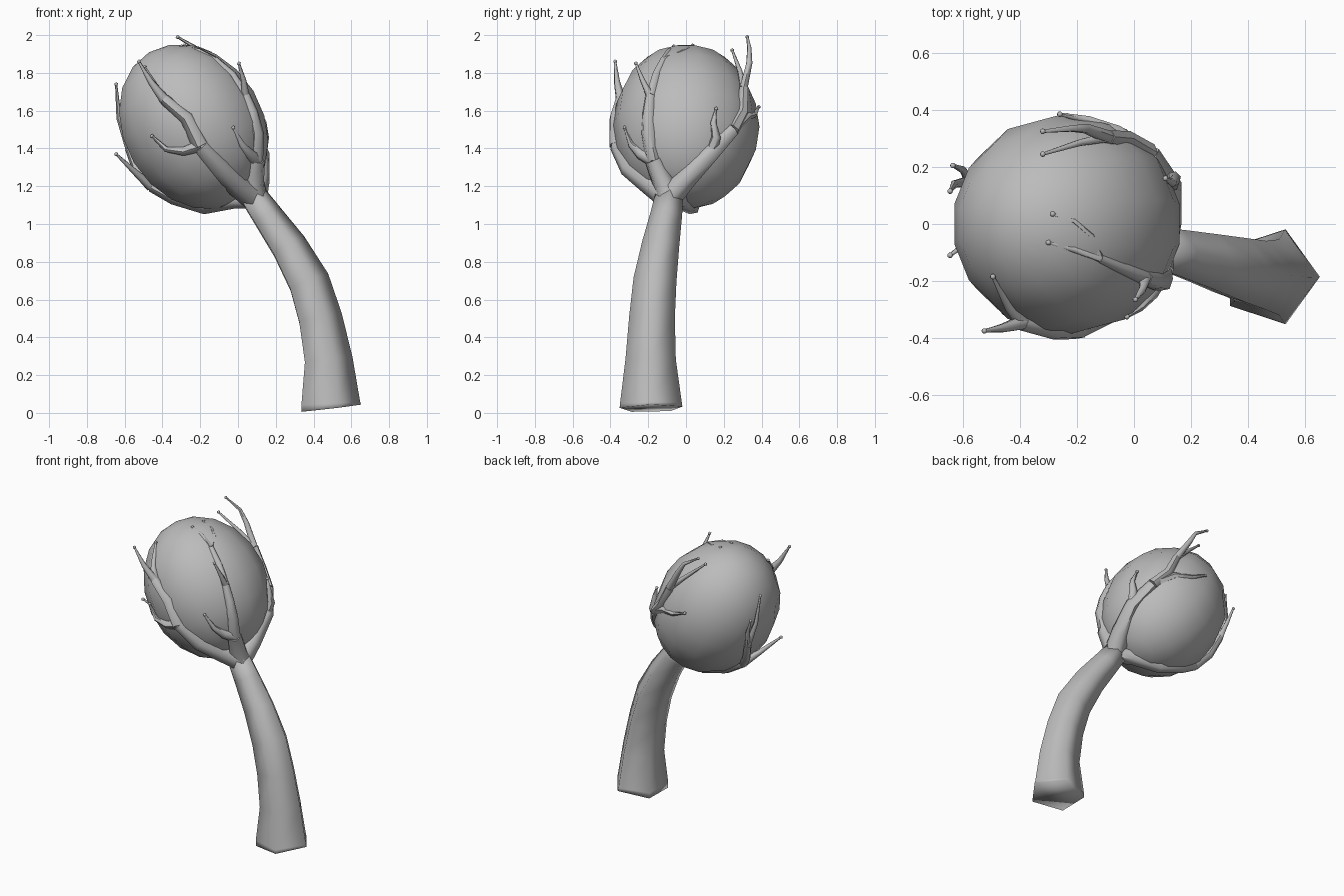
import bpy, bmesh, math
from mathutils import Vector, Matrix

cube = bpy.data.objects.get("Cube")
if cube:
    bpy.data.objects.remove(cube, do_unlink=True)

GREY = (0.5, 0.5, 0.5, 1)
mat = bpy.data.materials.new("plain_grey")
mat.use_nodes = True
mat.diffuse_color = GREY
mat.node_tree.nodes["Principled BSDF"].inputs["Base Color"].default_value = GREY

# Placement of the tilted egg-shaped head
HEAD = (Matrix.Translation((-0.235, 0, 1.515))
        @ Matrix.Rotation(math.radians(-31), 4, 'Y')
        @ Matrix.Diagonal((0.375, 0.385, 0.455, 1)))
HEAD_INV = HEAD.inverted()


def finish(bm, name, angle=60):
    bmesh.ops.recalc_face_normals(bm, faces=bm.faces)
    mesh = bpy.data.meshes.new(name)
    bm.to_mesh(mesh)
    bm.free()
    mesh.materials.append(mat)
    ob = bpy.data.objects.new(name, mesh)
    bpy.context.collection.objects.link(ob)
    bpy.ops.object.select_all(action='DESELECT')
    ob.select_set(True)
    bpy.context.view_layer.objects.active = ob
    bpy.ops.object.shade_smooth_by_angle(angle=math.radians(angle))
    return ob


def cling(p):
    """Push a point that lies deep inside the head out to its skin."""
    q = HEAD_INV @ Vector(p)
    return HEAD @ (q.normalized() * 0.97) if q.length < 0.97 else Vector(p)


def sweep(bm, pts, radii, sides, ref):
    """Skin a tapering tube along a path, carrying the frame along."""
    rings, u = [], Vector(ref)
    last = len(pts) - 1
    for i, (p, r) in enumerate(zip(pts, radii)):
        t = (pts[min(i + 1, last)] - pts[max(i - 1, 0)]).normalized()
        u = (u - t * u.dot(t)).normalized()
        v = t.cross(u)
        ring = []
        for k in range(sides):
            a = 2 * math.pi * k / sides
            ring.append(bm.verts.new(p + (u * math.cos(a) + v * math.sin(a)) * r))
        rings.append(ring)
    for a, b in zip(rings, rings[1:]):
        for k in range(sides):
            n = (k + 1) % sides
            bm.faces.new((a[k], a[n], b[n], b[k]))
    bm.faces.new(rings[0])
    bm.faces.new(rings[-1])


def tendril(bm, pts, r0, r1, tip=True):
    """Branch that hugs the head and ends in a small bead."""
    path = [cling(p) for p in pts]
    n = len(path) - 1
    radii = [r0 + (r1 - r0) * i / n for i in range(n + 1)]
    sweep(bm, path, radii, 6, (0.3, 0.9, 0.2))
    if tip:
        bmesh.ops.create_icosphere(bm, subdivisions=1, radius=0.011,
                                   matrix=Matrix.Translation(path[-1]))


# Head
bm = bmesh.new()
bmesh.ops.create_uvsphere(bm, u_segments=14, v_segments=10, radius=1.01, matrix=HEAD)
finish(bm, "head", 80)

# Five-sided stem with a slightly slanted, softly shaded foot
stem = [(0.478, -0.185, 0.024, 0.175), (0.475, -0.1855, 0.05, 0.172),
        (0.467, -0.187, 0.28, 0.14), (0.425, -0.18, 0.5, 0.127),
        (0.367, -0.165, 0.69, 0.12), (0.262, -0.135, 0.88, 0.104),
        (0.15, -0.105, 1.04, 0.088), (0.06, -0.085, 1.17, 0.075)]
bm = bmesh.new()
sweep(bm, [Vector(s[:3]) for s in stem], [s[3] for s in stem], 5, (1, 0, 0))
finish(bm, "stem", 180)

ROOT = (0.085, -0.09, 1.14)
TIP = 0.006

# Front branch
fork, upper = (-0.2, -0.345, 1.42), (-0.39, -0.345, 1.66)
bm = bmesh.new()
tendril(bm, [ROOT, (-0.01, -0.18, 1.21), (-0.1, -0.28, 1.31), fork], 0.07, 0.043, False)
tendril(bm, [fork, (-0.27, -0.355, 1.56), upper], 0.045, 0.03, False)
tendril(bm, [upper, (-0.46, -0.365, 1.75), (-0.525, -0.375, 1.86)], 0.028, TIP)
tendril(bm, [upper, (-0.44, -0.29, 1.73), (-0.495, -0.185, 1.83)], 0.028, TIP)
tendril(bm, [fork, (-0.29, -0.355, 1.385), (-0.38, -0.345, 1.395),
             (-0.455, -0.31, 1.465)], 0.036, TIP)
finish(bm, "front_branch")

# Outer branch that climbs to the crown
low, fork, crown = (0.09, -0.17, 1.34), (0.04, -0.19, 1.68), (-0.12, -0.12, 1.87)
bm = bmesh.new()
tendril(bm, [ROOT, (0.08, -0.12, 1.22), low], 0.07, 0.05, False)
tendril(bm, [low, (0.1, -0.2, 1.48), (0.075, -0.2, 1.59), fork], 0.043, 0.026, False)
tendril(bm, [fork, (0.03, -0.23, 1.76), (0.005, -0.265, 1.85)], 0.022, TIP)
tendril(bm, [fork, (-0.03, -0.16, 1.79), crown], 0.025, 0.017, False)
tendril(bm, [crown, (-0.21, -0.09, 1.92), (-0.3, -0.065, 1.94)], 0.016, TIP)
tendril(bm, [crown, (-0.15, -0.04, 1.9), (-0.21, 0.01, 1.93),
             (-0.285, 0.035, 1.945)], 0.016, TIP)
tendril(bm, [low, (0.06, -0.24, 1.37), (0.02, -0.29, 1.42), (-0.025, -0.325, 1.51)],
        0.04, TIP)
finish(bm, "crown_branch")

# Back branch
low, fork, high = (0.115, 0.13, 1.38), (0.04, 0.235, 1.5), (-0.09, 0.305, 1.72)
bm = bmesh.new()
tendril(bm, [ROOT, (0.11, 0.0, 1.24), low, fork], 0.07, 0.038, False)
tendril(bm, [fork, (-0.03, 0.295, 1.59), high], 0.038, 0.026, False)
tendril(bm, [high, (-0.17, 0.335, 1.85), (-0.22, 0.335, 1.93),
             (-0.32, 0.325, 1.99)], 0.024, TIP)
tendril(bm, [high, (-0.19, 0.285, 1.81), (-0.32, 0.245, 1.92)], 0.02, TIP)
tendril(bm, [fork, (-0.06, 0.325, 1.57), (-0.16, 0.365, 1.58), (-0.26, 0.385, 1.62)],
        0.03, TIP)
tendril(bm, [low, (0.14, 0.16, 1.46), (0.135, 0.145, 1.54), (0.11, 0.16, 1.61)],
        0.035, TIP)
finish(bm, "back_branch")

# Branch that runs under the head
fork, high = (-0.46, 0.04, 1.2), (-0.575, 0.15, 1.4)
bm = bmesh.new()
tendril(bm, [ROOT, (-0.03, -0.03, 1.145), (-0.18, 0.03, 1.125),
             (-0.34, 0.05, 1.145), fork], 0.06, 0.03, False)
tendril(bm, [fork, (-0.54, -0.03, 1.27), (-0.645, -0.11, 1.37)], 0.028, TIP)
tendril(bm, [fork, (-0.53, 0.1, 1.28), high], 0.03, 0.024, False)
tendril(bm, [high, (-0.63, 0.14, 1.56), (-0.645, 0.115, 1.74)], 0.022, TIP)
tendril(bm, [high, (-0.6, 0.19, 1.5), (-0.635, 0.205, 1.6)], 0.02, TIP)
finish(bm, "lower_branch")
